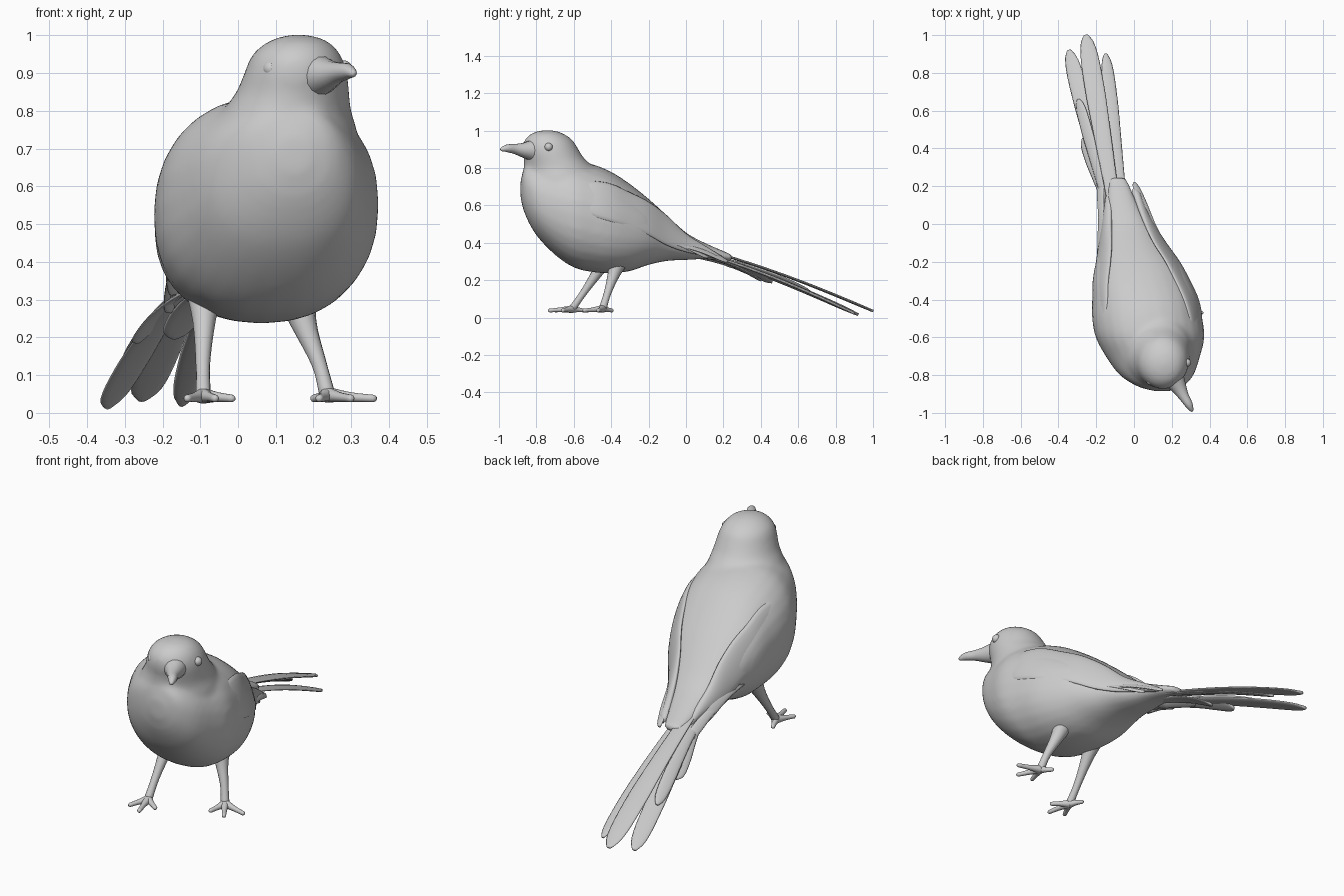
import bpy, bmesh
from math import sin, cos, pi, copysign
from mathutils import Vector as V

cube = bpy.data.objects.get("Cube")
if cube:
    bpy.data.objects.remove(cube, do_unlink=True)

grey = bpy.data.materials.new("plain grey")
grey.use_nodes = True
grey.diffuse_color = (0.6, 0.6, 0.6, 1)
grey.node_tree.nodes["Principled BSDF"].inputs["Base Color"].default_value = (0.6, 0.6, 0.6, 1)


def oval(c, u, v, power=2.0, n=28):
    """Closed superellipse around c with half axes u and v."""
    def f(t):
        return copysign(abs(t) ** (2 / power), t)
    return [V(c) + V(u) * f(cos(2 * pi * i / n)) + V(v) * f(sin(2 * pi * i / n)) for i in range(n)]


def skin(bm, rings):
    """Join rings into a closed tube."""
    loops = [[bm.verts.new(p) for p in r] for r in rings]
    n = len(loops[0])
    for a, b in zip(loops, loops[1:]):
        for i in range(n):
            bm.faces.new((a[i], a[(i + 1) % n], b[(i + 1) % n], b[i]))
    bm.faces.new(loops[0])
    bm.faces.new(loops[-1])


def make(name, shells):
    bm = bmesh.new()
    for rings in shells:
        skin(bm, rings)
    bmesh.ops.recalc_face_normals(bm, faces=bm.faces)
    me = bpy.data.meshes.new(name)
    bm.to_mesh(me)
    bm.free()
    me.materials.append(grey)
    me.shade_smooth()
    ob = bpy.data.objects.new(name, me)
    bpy.context.collection.objects.link(ob)
    return ob


def curve(points, t):
    """Catmull-Rom point along a list of tuples, t in 0..1."""
    pts = [V(p) for p in points]
    s = t * (len(pts) - 1)
    i = min(int(s), len(pts) - 2)
    f = s - i
    b, c = pts[i], pts[i + 1]
    a = pts[i - 1] if i else b * 2 - c
    d = pts[i + 2] if i + 2 < len(pts) else c * 2 - b
    return 0.5 * (2 * b + (c - a) * f + (2 * a - 5 * b + 4 * c - d) * f * f + (3 * b - a - 3 * c + d) * f ** 3)


def tube(points, steps=12, n=14):
    """Rounded tube through (x, y, z, radius) points."""
    rings = []
    for k in range(steps + 1):
        p = curve(points, k / steps)
        q = curve(points, min(1, k / steps + 0.02)) - curve(points, max(0, k / steps - 0.02))
        d = q.xyz.normalized()
        side = d.cross(V((0.3, 0.9, 0.1))).normalized()
        if abs(d.z) < 0.5:
            side = d.cross(V((0, 0, 1))).normalized()
        rings.append(oval(p.xyz, side * p.w, d.cross(side) * p.w, n=n))
    tip = rings[-1]
    mid = sum(tip, V()) / n
    rings.append([mid + (v - mid) * 0.5 + d * p.w * 0.7 for v in tip])
    return rings


def feather(root, tip, width, roll=0.0, sag=0.02, steps=16):
    """Thin blade with a narrow root and a rounded tip."""
    root, tip = V(root), V(tip)
    d = (tip - root).normalized()
    side = d.cross(V((0, 0, 1))).normalized()
    up = side.cross(d)
    across = side * cos(roll) + up * sin(roll)
    thick = d.cross(across)
    rings = []
    for k in range(steps + 1):
        t = 1 - (1 - k / steps) ** 1.6
        w = width * (0.55 + 0.45 * min(1, t * 1.5)) * max(0.05, 1 - t ** 14) ** 0.5
        c = root.lerp(tip, t) + up * sag * sin(pi * t)
        rings.append(oval(c, across * w, thick * 0.007, n=12))
    return rings


# Body: y, centre x, half width, bottom, top
body = [(-.885, .15, .04, .64, .73), (-.86, .14, .12, .55, .81), (-.8, .12, .195, .44, .82),
        (-.7, .10, .25, .335, .83), (-.6, .085, .288, .268, .84), (-.5, .07, .292, .243, .82),
        (-.4, .06, .282, .237, .78), (-.3, .04, .26, .248, .715), (-.2, .02, .222, .282, .635),
        (-.1, -.01, .165, .303, .545), (0, -.035, .12, .308, .455), (.1, -.06, .085, .312, .40),
        (.25, -.09, .05, .30, .335)]
rings = []
for k in range(49):
    y, x, w, lo, hi = curve(body, k / 48)
    rings.append(oval((x, y, (lo + hi) / 2), (w, 0, 0), (0, 0, (hi - lo) / 2), 2.25))
# Head and neck: z, centre x, centre y, half width, half depth
head = [(1.003, .16, -.74, .02, .02), (.987, .16, -.742, .075, .08), (.95, .155, -.735, .117, .128),
        (.9, .153, -.725, .137, .15), (.85, .145, -.705, .15, .162), (.8, .13, -.68, .17, .187),
        (.72, .12, -.66, .2, .2), (.6, .1, -.64, .2, .2)]
crown = []
for k in range(29):
    z, x, y, w, dep = curve(head, k / 28)
    crown.append(oval((x, y, z), (w, 0, 0), (0, dep, 0)))
torso = make("body_and_head", [rings, crown])
remesh = torso.modifiers.new("merge", 'REMESH')
remesh.mode = 'VOXEL'
remesh.voxel_size = 0.014
remesh.use_smooth_shade = True
soften = torso.modifiers.new("soften", 'SMOOTH')
soften.factor = 0.5
soften.iterations = 10

# Beak, turned with the head
make("beak", [tube([(.205, -.81, .893, .062), (.24, -.87, .896, .04), (.265, -.915, .902, .027),
                    (.29, -.955, .905, .021), (.305, -.985, .9, .011)])])

# Eyes, either side of the turned head
facing, left = V((.45, -.89, 0)), V((.89, .45, 0))
for name, s in (("left_eye", 1), ("right_eye", -1)):
    c = V((.155, -.725, .912)) + facing * .065 + left * .108 * s
    eye = [oval(c + V((0, 0, .022 * cos(a))), (.022 * sin(a), 0, 0), (0, .022 * sin(a), 0), n=16)
           for a in [pi * (i + .1) / 10.2 for i in range(11)]]
    make(name, [eye])

# Folded wings: y, lower edge, upper edge, left outer x, right outer x, tuck of upper edge
wing = [(-.72, .62, .66, .29, -.11, .03), (-.6, .585, .72, .355, -.195, .06), (-.5, .54, .73, .367, -.22, .075),
        (-.4, .51, .715, .35, -.226, .085), (-.3, .48, .67, .305, -.224, .085), (-.2, .44, .62, .25, -.208, .08),
        (-.1, .385, .545, .178, -.192, .07), (0, .35, .45, .112, -.175, .05), (.1, .33, .385, .055, -.155, .03),
        (.19, .305, .33, .012, -.135, .01)]
for name, col, s in (("left_wing", 3, 1), ("right_wing", 4, -1)):
    rings = []
    for k in range(37):
        p = curve(wing, k / 36)
        y, lo, hi = p[:3]
        low = V((p[col] - s * .012, y, lo))
        high = V((p[col] - s * p[5], y, hi))
        half = (high - low) / 2
        out = V((half.z, 0, -half.x)).normalized() * s
        rings.append(oval((low + high) / 2, half, out * (.022 if 0 < k < 36 else .006), n=20))
    make(name, [rings])

# Ragged flight feathers below each wing tip
make("left_flight_feathers", [feather((.2, -.2, .44), (.03, .12, .325), .03, -.9),
                              feather((.15, -.12, .4), (0, .22, .3), .025, -.7)])
make("right_flight_feathers", [feather((-.185, -.2, .42), (-.165, .12, .32), .03, .9),
                               feather((-.17, -.1, .38), (-.18, .26, .27), .025, .7)])

# Tail fan: root, tip, half width, roll
tail = [((-.085, -.02, .40), (-.255, 1.0, .035), .052, 0),
        ((-.11, 0, .365), (-.345, .92, .016), .046, .15),
        ((-.05, .03, .365), (-.15, .90, .022), .036, -.15),
        ((-.13, .05, .345), (-.295, .66, .14), .032, .4),
        ((-.12, .05, .33), (-.265, .46, .19), .04, .4),
        ((-.07, .05, .335), (-.17, .40, .20), .045, 0)]
for i, (root, tip, w, roll) in enumerate(tail):
    make("tail_feather_%d" % (i + 1), [feather(root, tip, w, roll)])

# Legs with four toes each
legs = {"right": ([(-.09, -.42, .33, .05), (-.09, -.475, .24, .03), (-.093, -.55, .13, .019), (-.092, -.61, .045, .02)],
                  [(-.015, -.66), (-.06, -.73), (-.135, -.7), (-.12, -.545)]),
        "left": ([(.15, -.35, .33, .06), (.175, -.385, .235, .034), (.215, -.42, .13, .02), (.237, -.445, .048, .021)],
                 [(.36, -.47), (.30, -.545), (.215, -.535), (.2, -.395)])}
for side, (path, toes) in legs.items():
    make(side + "_leg", [tube(path)])
    x, y, z, r = path[-1]
    make(side + "_foot", [tube([(x, y, z, .021), ((x + tx) / 2, (y + ty) / 2, .042, .013), (tx, ty, .038, .010)])
                          for tx, ty in toes])
